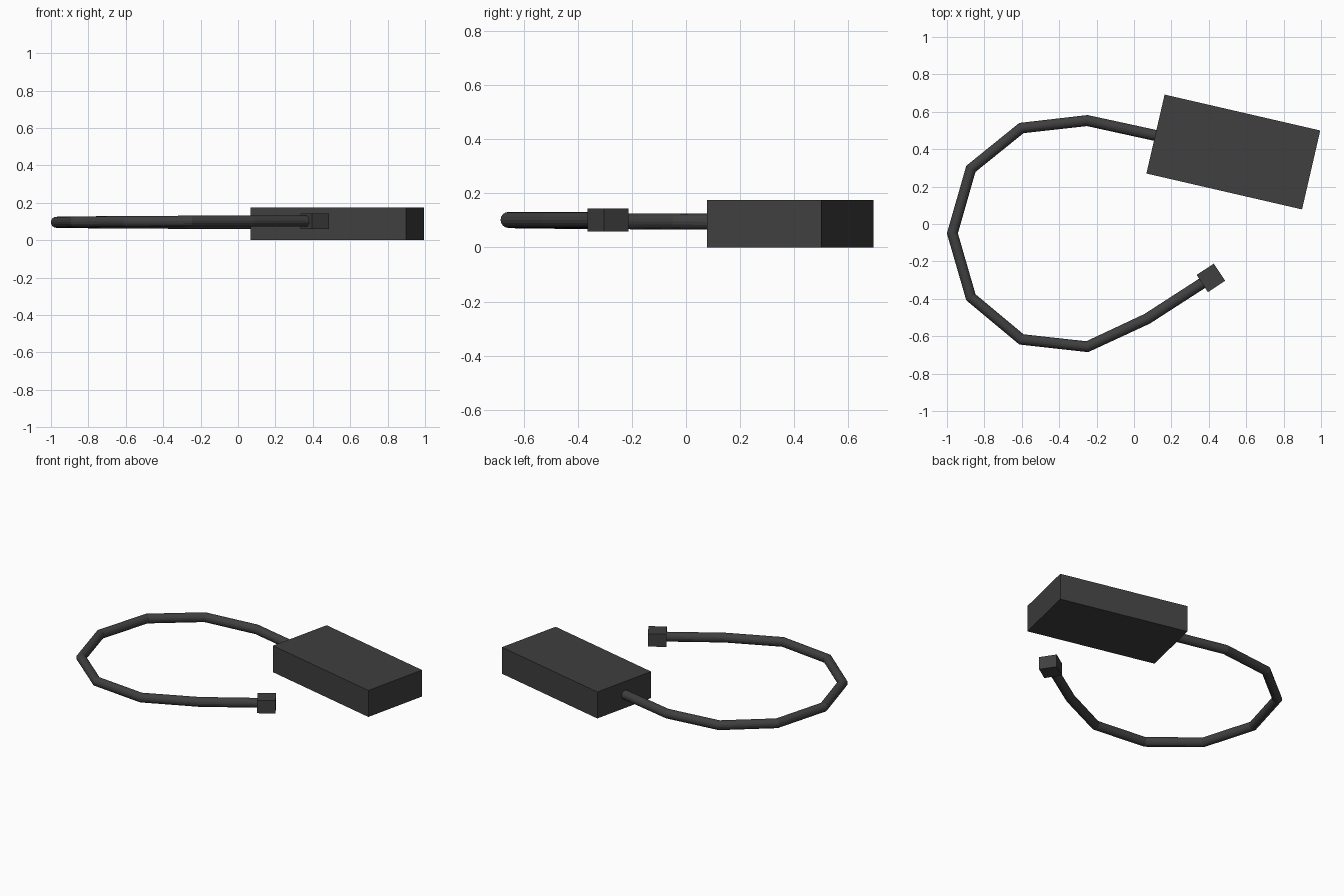
import bpy
from math import radians

if "Cube" in bpy.data.objects:
    bpy.data.objects.remove(bpy.data.objects["Cube"])

dark = bpy.data.materials.new("dark_plastic")
dark.diffuse_color = (0.05, 0.05, 0.05, 1)
dark.use_nodes = True
dark.node_tree.nodes["Principled BSDF"].inputs["Base Color"].default_value = dark.diffuse_color


def box(name, centre, size, angle):
    bpy.ops.mesh.primitive_cube_add(size=1, location=centre, rotation=(0, 0, radians(angle)))
    ob = bpy.context.object
    ob.name = name
    ob.scale = size
    bpy.ops.object.transform_apply(location=False, rotation=False, scale=True)
    ob.data.materials.append(dark)
    return ob


# adapter body and plug at the cable's free end
box("adapter_body", (0.531, 0.385, 0.0875), (0.854, 0.433, 0.175), -13)
box("cable_plug", (0.411, -0.288, 0.101), (0.11, 0.11, 0.084), 33.5)

# looping cable, rising slightly from body to plug
path = [(0.14, 0.468), (-0.25, 0.553), (-0.602, 0.513), (-0.872, 0.295),
        (-0.971, -0.05), (-0.872, -0.392), (-0.602, -0.617), (-0.25, -0.656),
        (0.07, -0.507), (0.40, -0.294)]
curve = bpy.data.curves.new("cable", 'CURVE')
curve.dimensions = '3D'
curve.bevel_depth = 0.0295
curve.bevel_resolution = 6
curve.use_fill_caps = True
spline = curve.splines.new('POLY')
spline.points.add(len(path) - 1)
spline.use_smooth = False
for i, (x, y) in enumerate(path):
    spline.points[i].co = (x, y, 0.088 + 0.0135 * min(i / 7, 1), 1)
cable = bpy.data.objects.new("cable", curve)
bpy.context.collection.objects.link(cable)
curve.materials.append(dark)

# turn the cable into a mesh
bpy.ops.object.select_all(action='DESELECT')
cable.select_set(True)
bpy.context.view_layer.objects.active = cable
bpy.ops.object.convert(target='MESH')
